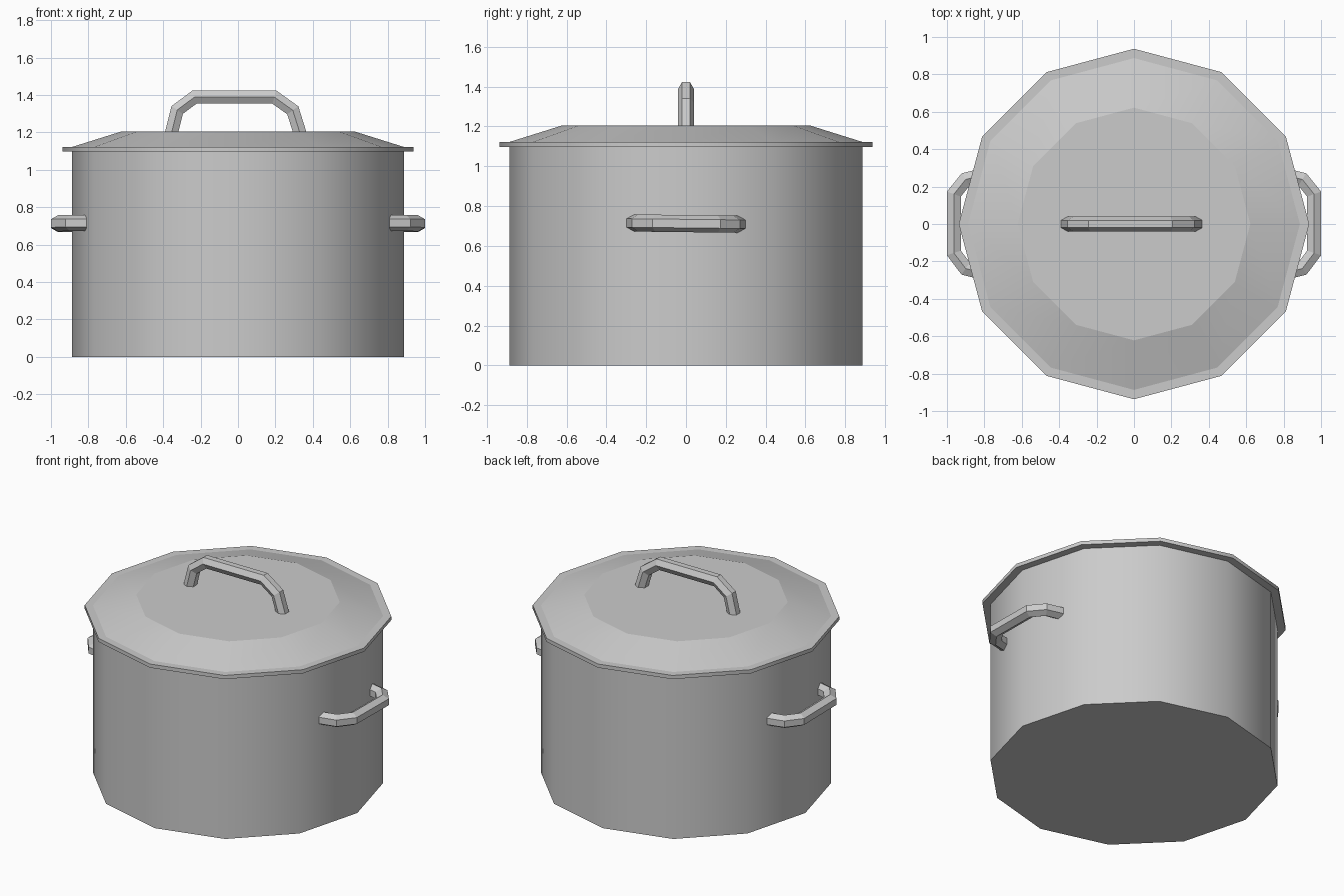
import bpy, bmesh, math
from mathutils import Vector

if "Cube" in bpy.data.objects:
    bpy.data.objects.remove(bpy.data.objects["Cube"])

SIDES = 12


def finish(bm, name):
    bmesh.ops.recalc_face_normals(bm, faces=bm.faces)
    mesh = bpy.data.meshes.new(name)
    bm.to_mesh(mesh)
    bm.free()
    obj = bpy.data.objects.new(name, mesh)
    bpy.context.collection.objects.link(obj)
    return obj


def skin(bm, rings, smooth=False):
    """Bridge equal rings of vertices and cap both ends."""
    n = len(rings[0])
    for a, b in zip(rings, rings[1:]):
        for i in range(n):
            j = (i + 1) % n
            bm.faces.new((a[i], a[j], b[j], b[i])).smooth = smooth
    bm.faces.new(rings[0])
    bm.faces.new(rings[-1])
    if smooth:  # profile corners stay crisp, the sides shade round
        for r in rings:
            for i in range(n):
                bm.edges.get((r[i], r[(i + 1) % n])).smooth = False


def turned(name, profile):
    """12-sided solid from (radius, z) pairs."""
    bm = bmesh.new()
    angles = [2 * math.pi * i / SIDES for i in range(SIDES)]
    rings = [[bm.verts.new((r * math.cos(a), r * math.sin(a), z)) for a in angles]
             for r, z in profile]
    skin(bm, rings, True)
    return finish(bm, name)


def bar(name, path, across, end_cut, radius):
    """Mitred hexagonal bar along a planar path; end_cut is the in-plane end direction."""
    bm = bmesh.new()
    pts = [Vector(p) for p in path]
    across, end_cut = Vector(across), Vector(end_cut)
    norms = [across.cross(b - a).normalized() for a, b in zip(pts, pts[1:])]
    rings = []
    for k, p in enumerate(pts):
        if k in (0, len(pts) - 1):
            n = norms[min(k, len(norms) - 1)]
            d = end_cut
        else:
            n = norms[k]
            d = (norms[k - 1] + n).normalized()
        d = d / d.dot(n)
        ring = []
        for i in range(6):
            a = math.pi * i / 3
            ring.append(bm.verts.new(p + across * radius * math.cos(a)
                                     + d * radius * math.sin(a)))
        rings.append(ring)
    skin(bm, rings)
    return finish(bm, name)


# Pot body
turned("pot_body", [(0.887, 0), (0.887, 1.1)])

# Lid with flat rim and sloped shoulder
turned("lid", [(0.937, 1.097), (0.937, 1.122), (0.887, 1.122), (0.622, 1.205)])

# Lid handle
bar("lid_handle",
    [(-0.355, 0, 1.20), (-0.325, 0, 1.32), (-0.233, 0, 1.388),
     (0.195, 0, 1.388), (0.293, 0, 1.318), (0.33, 0, 1.20)],
    (0, 1, 0), (1, 0, 0), 0.04)

# Side handles, mirrored left and right
outline = [(0.81, -0.26), (0.90, -0.238), (0.963, -0.155),
           (0.963, 0.16), (0.90, 0.238), (0.81, 0.26)]
for side, label in ((1, "right"), (-1, "left")):
    bar("side_handle_" + label,
        [(side * x, y, 0.712 - 0.012 * y) for x, y in outline],
        (0, 0, 1), (0, 1, 0), 0.043)
